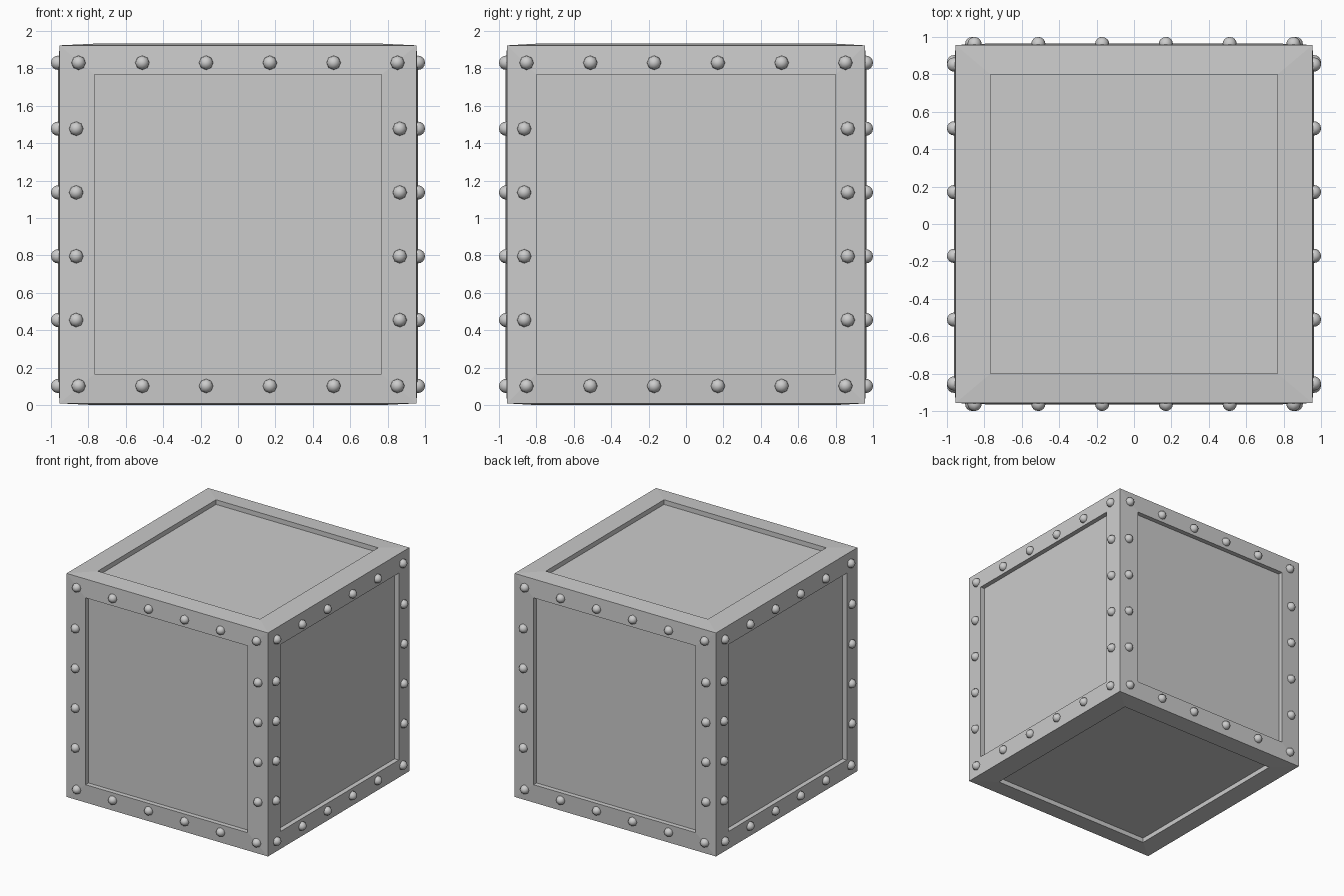
import bpy, bmesh
from mathutils import Vector, Matrix
from math import radians

if "Cube" in bpy.data.objects:
    bpy.data.objects.remove(bpy.data.objects["Cube"])

CZ = 0.966                              # height of the crate centre
CORNER = Vector((0.954, 0.957, 0.957))  # half size at the outer corners
RIM = Vector((0.963, 0.965, 0.966))     # half size at the slightly raised inner rims
PANEL = Vector((0.768, 0.80, 0.80))     # half size of the recessed panels
DEPTH = 0.04
SIGNS = [(-1, -1), (1, -1), (1, 1), (-1, 1)]


def add_object(name, bm):
    mesh = bpy.data.meshes.new(name)
    bm.to_mesh(mesh)
    bm.free()
    obj = bpy.data.objects.new(name, mesh)
    bpy.context.collection.objects.link(obj)
    obj.location.z = CZ
    return obj


# Crate body: every side is a frame sloping up to a rim, then a sunken panel
bm = bmesh.new()
for axis in range(3):
    u, v = (axis + 1) % 3, (axis + 2) % 3
    for side in (-1, 1):
        def ring(size, height):
            verts = []
            for su, sv in SIGNS:
                p = Vector()
                p[axis], p[u], p[v] = side * height, su * size[u], sv * size[v]
                verts.append(bm.verts.new(p))
            return verts

        rings = [ring(CORNER, CORNER[axis]),
                 ring(PANEL, RIM[axis]),
                 ring(PANEL, RIM[axis] - DEPTH)]
        for a, b in zip(rings, rings[1:]):
            for i in range(4):
                j = (i + 1) % 4
                bm.faces.new((a[i], a[j], b[j], b[i]))
        bm.faces.new(rings[-1])
bmesh.ops.remove_doubles(bm, verts=bm.verts, dist=0.0001)
bmesh.ops.recalc_face_normals(bm, faces=bm.faces)
add_object("crate_body", bm)

# Rivet layout on one side: full top and bottom rows, side columns between them
STEP = 0.341
spots = [((i - 2.5) * STEP, s * 0.864) for i in range(6) for s in (-1, 1)]
spots += [(s * 0.865, (i - 1.5) * STEP) for i in range(4) for s in (-1, 1)]

# Rivets on the four upright sides
for k, name in enumerate(("front", "right", "back", "left")):
    bm = bmesh.new()
    turn = Matrix.Rotation(radians(90 * k), 4, 'Z')
    for x, z in spots:
        place = turn @ Matrix.Translation((x, -0.962, z)) @ Matrix.Rotation(radians(90), 4, 'X')
        bmesh.ops.create_uvsphere(bm, u_segments=8, v_segments=8, radius=0.038, matrix=place)
    for f in bm.faces:
        f.smooth = True
    add_object(name + "_rivets", bm)
